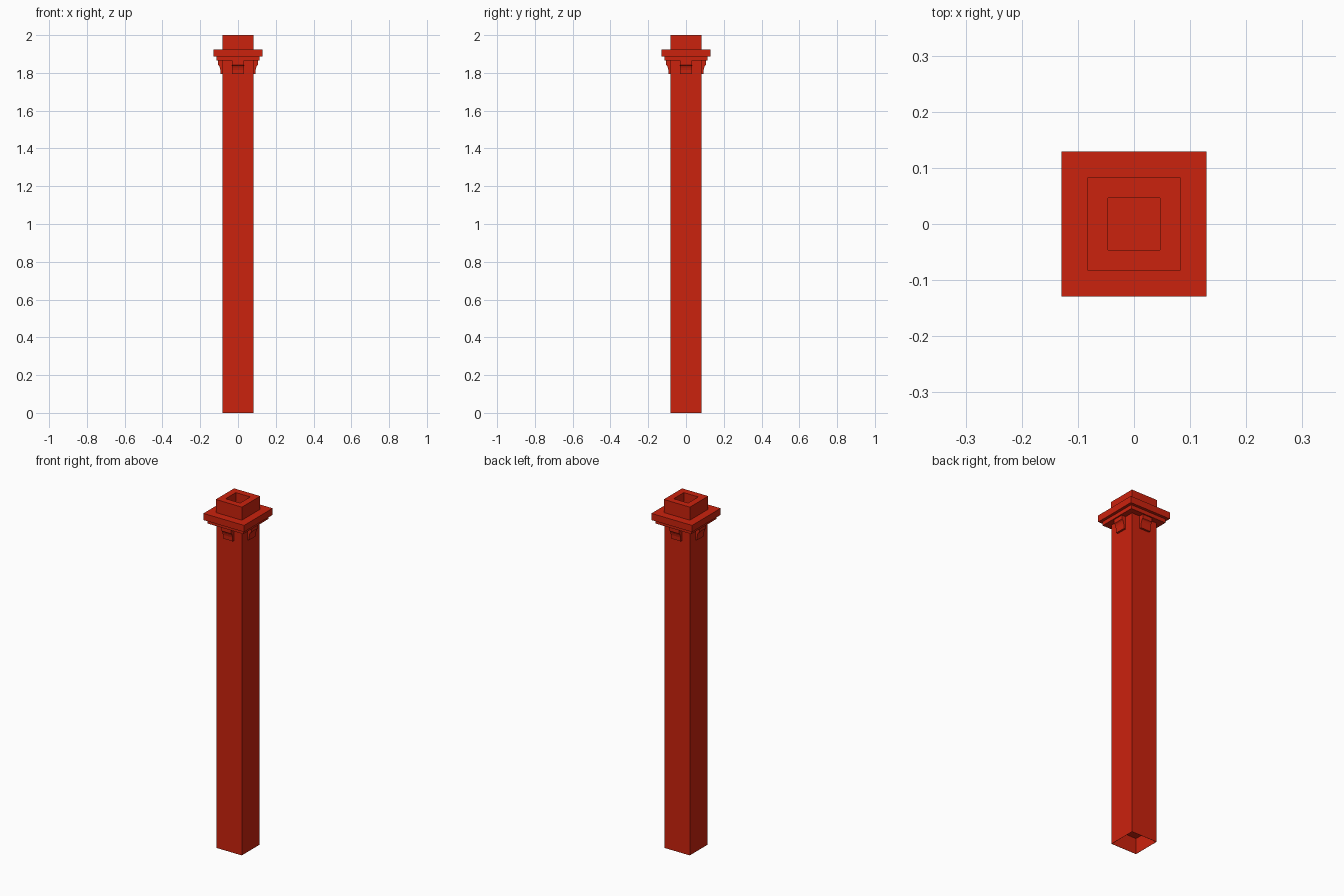
import bpy
import bmesh
from mathutils import Matrix
from math import pi

cube = bpy.data.objects.get("Cube")
if cube:
    bpy.data.objects.remove(cube, do_unlink=True)

red = bpy.data.materials.new("brick_red")
red.use_nodes = True
colour = (0.6, 0.016, 0.004, 1)
red.diffuse_color = colour
red.node_tree.nodes["Principled BSDF"].inputs["Base Color"].default_value = colour


def finish(name, bm):
    bmesh.ops.recalc_face_normals(bm, faces=bm.faces)
    mesh = bpy.data.meshes.new(name)
    bm.to_mesh(mesh)
    bm.free()
    mesh.materials.append(red)
    obj = bpy.data.objects.new(name, mesh)
    bpy.context.collection.objects.link(obj)
    return obj


def square_loft(name, profile):
    """Join square rings, given as (half width, height), and cap both ends."""
    bm = bmesh.new()
    rings = [[bm.verts.new((sx * h, sy * h, z))
              for sx, sy in ((-1, -1), (1, -1), (1, 1), (-1, 1))]
             for h, z in profile]
    for a, b in zip(rings, rings[1:]):
        for i in range(4):
            j = (i + 1) % 4
            bm.faces.new((a[i], a[j], b[j], b[i]))
    bm.faces.new(rings[0])
    bm.faces.new(rings[-1])
    return finish(name, bm)


# Tall shaft with a thin-walled recess underneath
SHAFT = 0.081
square_loft("shaft", [(SHAFT - 0.001, 0.09), (SHAFT - 0.001, 0),
                      (SHAFT, 0), (SHAFT, 1.87)])

# Stepped cornice
square_loft("cornice", [(0.113, 1.865), (0.113, 1.887),
                        (0.129, 1.887), (0.129, 1.925)])

# Square top with a sunken opening
square_loft("top_opening", [(0.083, 1.92), (0.083, 2), (0.046, 2), (0.046, 1.94)])

# One curved bracket under the cornice on each side
PROFILE = [(0.075, 1.868), (0.106, 1.868), (0.106, 1.842), (0.1, 1.837),
           (0.096, 1.828), (0.093, 1.815), (0.092, 1.793), (0.075, 1.793)]
for side, turn in (("front", 0), ("left", 1), ("back", 2), ("right", 3)):
    bm = bmesh.new()
    face = bm.faces.new([bm.verts.new((-0.031, -d, z)) for d, z in PROFILE])
    out = bmesh.ops.extrude_face_region(bm, geom=[face])
    verts = [v for v in out["geom"] if isinstance(v, bmesh.types.BMVert)]
    bmesh.ops.translate(bm, verts=verts, vec=(0.062, 0, 0))
    bm.transform(Matrix.Rotation(turn * pi / 2, 4, "Z"))
    finish(side + "_bracket", bm)
